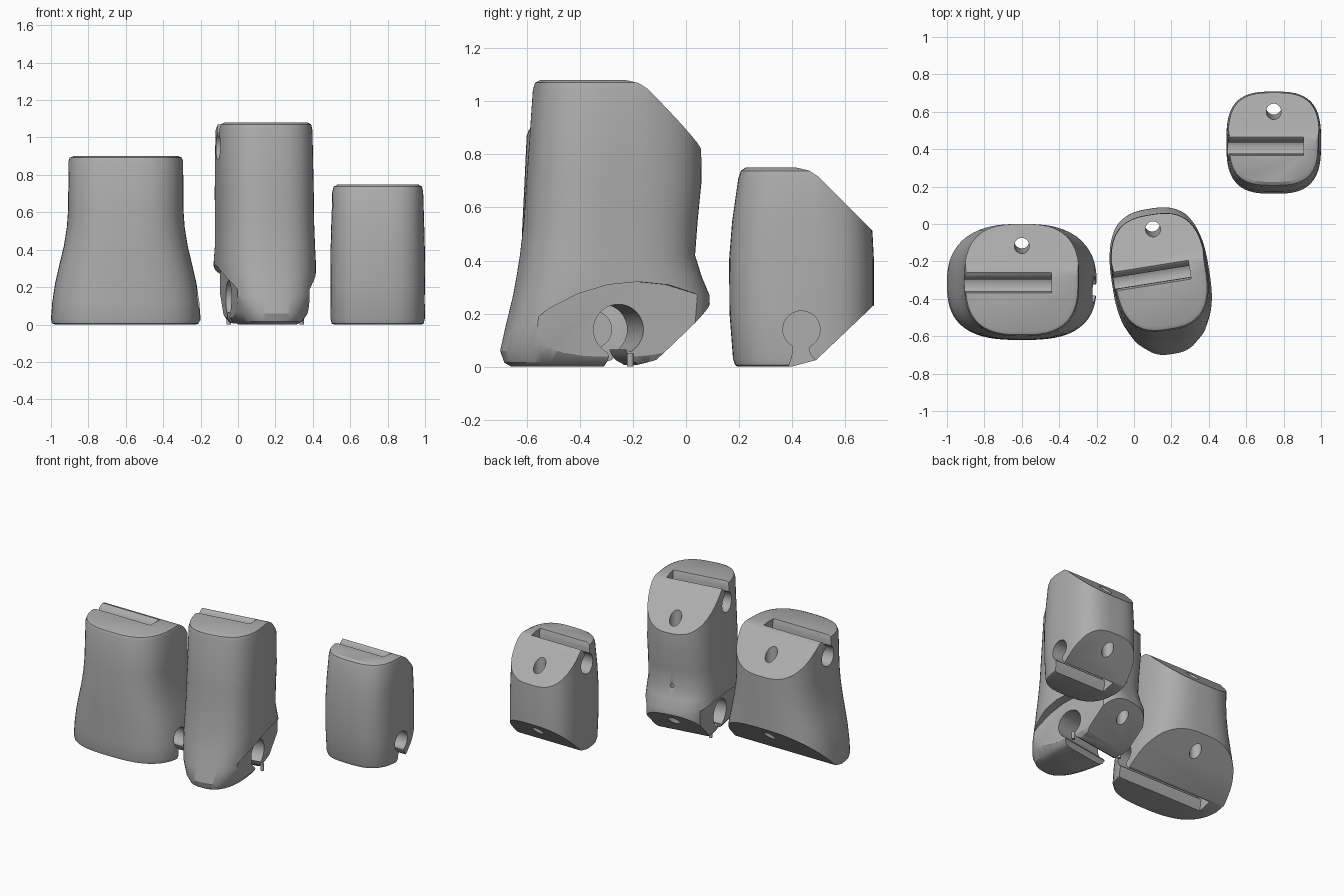
import bpy, bmesh, math
from mathutils import Matrix, Vector

cube = bpy.data.objects.get("Cube")
if cube:
    bpy.data.objects.remove(cube)

grey = bpy.data.materials.new("plain grey")
grey.use_nodes = True
colour = (0.42, 0.42, 0.42, 1)
grey.diffuse_color = colour
grey.node_tree.nodes["Principled BSDF"].inputs["Base Color"].default_value = colour


def new_object(name, bm):
    bmesh.ops.recalc_face_normals(bm, faces=bm.faces)
    mesh = bpy.data.meshes.new(name)
    bm.to_mesh(mesh)
    bm.free()
    mesh.materials.append(grey)
    obj = bpy.data.objects.new(name, mesh)
    bpy.context.collection.objects.link(obj)
    return obj


def loft(name, cx, rings, power, sides=72):
    """Stack rounded-square rings given as (z, half width, front y, back y)."""
    bm = bmesh.new()
    loops = []
    for z, hx, y0, y1 in rings:
        loop = []
        for i in range(sides):
            a = math.tau * i / sides
            c, s = math.cos(a), math.sin(a)
            r = (abs(c) ** power + abs(s) ** power) ** (-1 / power)
            loop.append(bm.verts.new((cx + hx * r * c, (y0 + y1) / 2 + (y1 - y0) / 2 * r * s, z)))
        loops.append(loop)
    for low, high in zip(loops, loops[1:]):
        for i in range(sides):
            j = (i + 1) % sides
            bm.faces.new((low[i], low[j], high[j], high[i]))
    bm.faces.new(loops[0])
    bm.faces.new(loops[-1])
    return new_object(name, bm)


def prism(name, points, x0, x1):
    """Extrude a (y, z) outline along x."""
    bm = bmesh.new()
    face = bm.faces.new([bm.verts.new((x0, y, z)) for y, z in points])
    out = bmesh.ops.extrude_face_region(bm, geom=[face])
    verts = [v for v in out["geom"] if isinstance(v, bmesh.types.BMVert)]
    bmesh.ops.translate(bm, vec=(x1 - x0, 0, 0), verts=verts)
    return new_object(name, bm)


def rod(name, start, end, radius):
    start, end = Vector(start), Vector(end)
    axis = end - start
    bm = bmesh.new()
    turn = Vector((0, 0, 1)).rotation_difference(axis).to_matrix().to_4x4()
    bmesh.ops.create_cone(bm, cap_ends=True, segments=32, radius1=radius, radius2=radius,
                          depth=axis.length, matrix=Matrix.Translation((start + end) / 2) @ turn)
    return new_object(name, bm)


def combine(obj, tool, operation="DIFFERENCE"):
    mod = obj.modifiers.new("cut", "BOOLEAN")
    mod.operation, mod.solver, mod.object = operation, "EXACT", tool
    bpy.context.view_layer.objects.active = obj
    bpy.ops.object.modifier_apply(modifier=mod.name)
    bpy.data.objects.remove(tool)


def keyhole(y, z, radius, up):
    """Round channel with a flared mouth, opening down (up=-1) or up (up=1)."""
    pts = []
    for i in range(33):
        a = math.radians(-62 + 304 * i / 32)
        pts.append((radius * math.cos(a), radius * math.sin(a)))
    pts += [(-0.035, -0.1), (-0.05, -0.145), (-0.05, -0.3), (0.12, -0.3),
            (0.075, -0.13), (0.05, -0.115), (0.035, -0.095), (0.027, -0.075)]
    return [(y + p, z - up * q) for p, q in pts]


def side_outline(yb, yt, h):
    """Side outline with slanted lower and upper back corners."""
    return [(-2, -0.05), (yb - 0.13, -0.01), (yb, 0.025), (yb + 0.3, 0.31),
            (yt + 0.3, h - 0.335), (yt, h - 0.035), (yt - 0.035, h - 0.012),
            (yt - 0.07, h - 0.003), (yt - 0.14, h + 0.01), (-2, h + 0.05)]


def segment(name, cx, rings, power, yb, yt, slots, stop, hole_y, radius=0.07):
    h = rings[-1][0]
    body = loft(name, cx, rings, power)
    combine(body, prism("outline", side_outline(yb, yt, h), cx - 1, cx + 1), "INTERSECT")
    # hinge channels: lower one opens to +x, upper one to -x
    combine(body, prism("lower_channel", keyhole(slots[0], 0.14, radius, -1), cx - stop, cx + 1))
    combine(body, prism("upper_channel", keyhole(slots[1], h - 0.13, 0.07, 1), cx - 1, cx + 0.16))
    # cord hole through the slanted faces
    combine(body, rod("hole", (cx, hole_y + 0.05, -0.2), (cx, hole_y, h + 0.1), 0.04))
    return body


def finish(obj):
    bpy.ops.object.select_all(action="DESELECT")
    obj.select_set(True)
    bpy.context.view_layer.objects.active = obj
    bpy.ops.object.shade_smooth_by_angle(angle=math.radians(32))


# wide flared segment
wide = segment("wide_segment", -0.6, [
    (0, 0.38, -0.6, -0.02), (0.006, 0.395, -0.615, -0.005), (0.03, 0.4, -0.62, 0),
    (0.12, 0.393, -0.62, 0), (0.22, 0.378, -0.62, 0), (0.32, 0.355, -0.62, 0), (0.42, 0.331, -0.62, 0),
    (0.52, 0.315, -0.617, 0), (0.62, 0.308, -0.612, 0), (0.87, 0.307, -0.6, 0),
    (0.892, 0.3, -0.592, -0.01), (0.9, 0.28, -0.575, -0.02)],
    2.8, -0.28, -0.2, (-0.35, -0.325), 0.29, -0.125)
finish(wide)

# tall segment with a narrow hooked tongue
tall = segment("tall_segment", 0.14, [
    (0, 0.15, -0.66, 0.09), (0.015, 0.18, -0.685, 0.09), (0.06, 0.21, -0.7, 0.09),
    (0.15, 0.25, -0.678, 0.09), (0.27, 0.262, -0.648, 0.085), (0.34, 0.262, -0.635, 0.055),
    (0.42, 0.258, -0.622, 0.03), (0.55, 0.255, -0.607, 0.04), (0.7, 0.255, -0.597, 0.055),
    (1.04, 0.25, -0.573, 0.05), (1.07, 0.243, -0.565, 0.045), (1.08, 0.225, -0.545, 0.03)],
    2.8, -0.14, -0.18, (-0.285, -0.275), 1, -0.035, 0.095)
for side in (-1, 1):
    x = 0.14 + side * 0.195
    combine(tall, rod("side_arch", (x, -0.22, -0.28), (x + side, -0.22, -0.28), 0.6))
pivot = Matrix.Translation((0.14, -0.27, 0))
tall.data.transform(pivot @ Matrix.Rotation(math.radians(9), 4, "Z") @ pivot.inverted())
finish(tall)

# small pegs under the tongue
for side, x in (("right", -0.05), ("left", 0.34)):
    finish(rod(side + "_peg", (x, -0.21, 0), (x, -0.21, 0.05), 0.012))

# short segment
short = segment("short_segment", 0.747, [
    (0, 0.235, 0.195, 0.69), (0.006, 0.247, 0.185, 0.7), (0.03, 0.252, 0.177, 0.705),
    (0.2, 0.253, 0.164, 0.708), (0.4, 0.252, 0.162, 0.708), (0.55, 0.248, 0.174, 0.7),
    (0.71, 0.243, 0.197, 0.69), (0.738, 0.236, 0.207, 0.68), (0.75, 0.215, 0.225, 0.66)],
    3, 0.49, 0.5, (0.435, 0.41), 0.16, 0.59)
finish(short)
